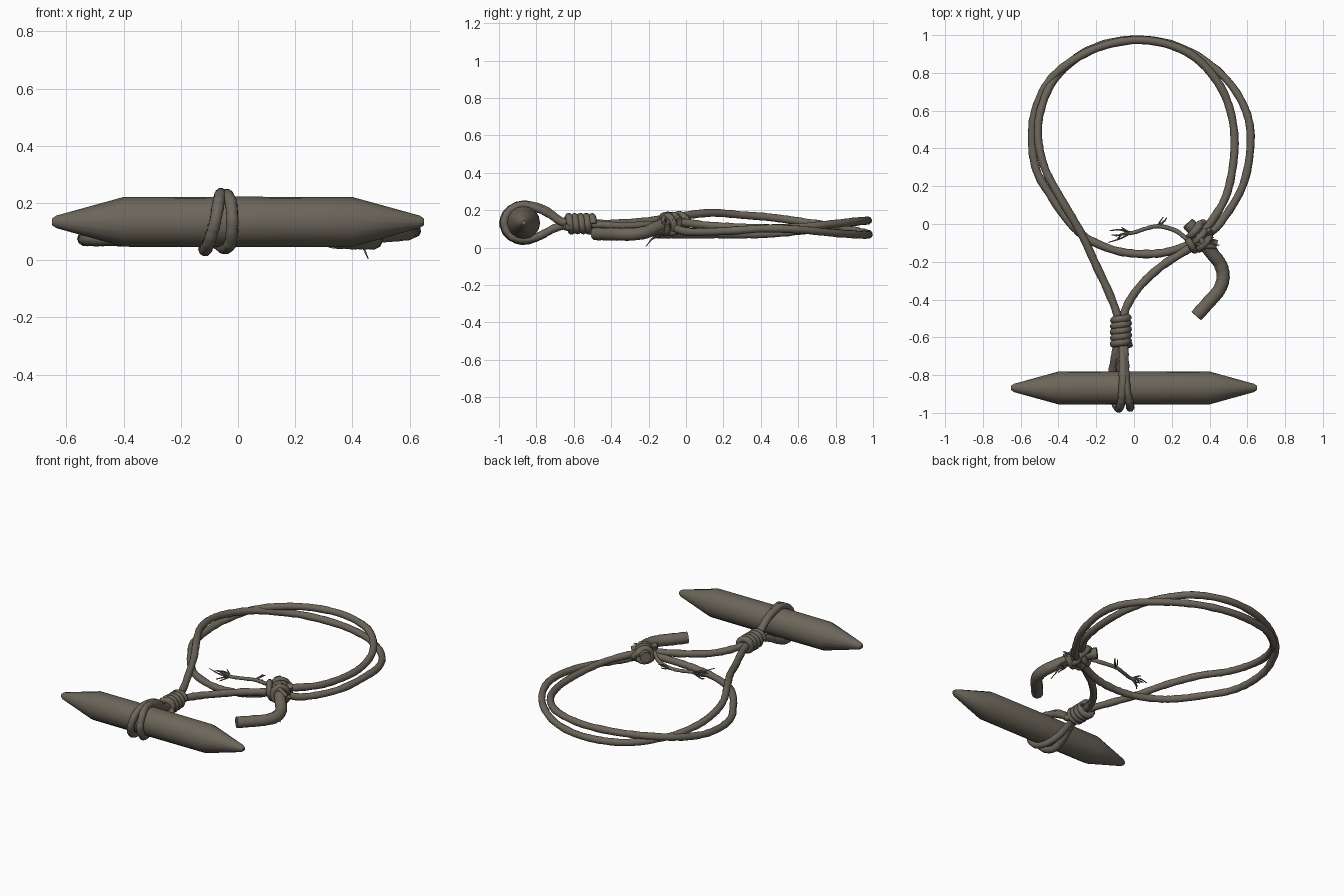
import bpy, bmesh, math, random
from mathutils import Vector

random.seed(4)
if "Cube" in bpy.data.objects:
    bpy.data.objects.remove(bpy.data.objects["Cube"])

mat = bpy.data.materials.new("weathered brown")
COLOUR = (0.15, 0.132, 0.102, 1)
mat.diffuse_color = COLOUR
mat.use_nodes = True
mat.node_tree.nodes["Principled BSDF"].inputs["Base Color"].default_value = COLOUR


def smooth_path(pts, steps=8):
    """Catmull-Rom path through the points."""
    p = [Vector(v) for v in pts]
    p = [2 * p[0] - p[1]] + p + [2 * p[-1] - p[-2]]
    out = []
    for a, b, c, d in zip(p, p[1:], p[2:], p[3:]):
        for i in range(steps):
            t = i / steps
            out.append(b + (c - a) * t / 2 + (2 * a - 5 * b + 4 * c - d) * t * t / 2
                       + (3 * b - a - 3 * c + d) * t ** 3 / 2)
    return out + [p[-2]]


def finish(obj, angle):
    bpy.ops.object.select_all(action='DESELECT')
    obj.select_set(True)
    bpy.context.view_layer.objects.active = obj
    if obj.type == 'CURVE':
        bpy.ops.object.convert(target='MESH')
    bpy.ops.object.shade_smooth_by_angle(angle=math.radians(angle))


def tubes(name, paths, radius, tip=1.0, wobble=0.07, sides=3):
    """One object of round tubes, optionally thinning to the tip."""
    cu = bpy.data.curves.new(name, 'CURVE')
    cu.dimensions = '3D'
    cu.bevel_depth = radius
    cu.bevel_resolution = sides
    cu.use_fill_caps = True
    for path in paths:
        sp = cu.splines.new('POLY')
        sp.points.add(len(path) - 1)
        for i, (pt, co) in enumerate(zip(sp.points, path)):
            pt.co = (*co, 1)
            pt.radius = 1 + (tip - 1) * i / (len(path) - 1) + random.uniform(-wobble, wobble)
    cu.materials.append(mat)
    obj = bpy.data.objects.new(name, cu)
    bpy.context.collection.objects.link(obj)
    finish(obj, 60)


def coil(start, end, radius, turns, squash=1.0, phase=0.0):
    """Helix points wound from start to end."""
    a, b = Vector(start), Vector(end)
    rot = (b - a).to_track_quat('Z', 'Y')
    n = int(turns * 16)
    return [a.lerp(b, i / n) + rot @ Vector((radius * math.cos(phase + i * math.pi / 8),
            radius * squash * math.sin(phase + i * math.pi / 8), 0)) for i in range(n + 1)]


# Toggle stick, pointed at both ends
bm = bmesh.new()
profile = [(-.65, .012), (-.635, .022), (-.4, .087), (0, .088), (.4, .087), (.635, .022), (.65, .012)]
rings = []
for x, r in profile:
    rings.append([bm.verts.new((x, -.868 + r * math.cos(k * math.pi / 8),
                                .134 + r * math.sin(k * math.pi / 8))) for k in range(16)])
for r0, r1 in zip(rings, rings[1:]):
    for k in range(16):
        bm.faces.new((r0[k], r0[(k + 1) % 16], r1[(k + 1) % 16], r1[k]))
bm.faces.new(rings[0])
bm.faces.new(rings[-1])
bmesh.ops.recalc_face_normals(bm, faces=bm.faces)
me = bpy.data.meshes.new("toggle_stick")
bm.to_mesh(me)
bm.free()
me.materials.append(mat)
stick = bpy.data.objects.new("toggle_stick", me)
bpy.context.collection.objects.link(stick)
finish(stick, 35)

# Large noose: two turns of rope, the high turn crossing inside the low one
ROPE = .0215
high_turn = [(-.08, -.64, .13), (-.085, -.5, .13), (-.13, -.37, .13), (-.2, -.22, .14), (-.28, -.05, .165),
             (-.385, .13, .186), (-.47, .29, .175), (-.507, .45, .162), (-.492, .61, .14), (-.41, .78, .115),
             (-.22, .93, .085), (.04, .977, .07), (.28, .92, .07), (.48, .775, .08), (.592, .6, .097),
             (.617, .42, .102), (.575, .2, .088), (.46, .01, .085), (.37, -.07, .11)]
low_turn = [(.34, -.08, .13), (.24, -.13, .1), (.1, -.158, .08), (-.08, -.145, .07), (-.25, -.075, .07),
            (-.35, .02, .07), (-.435, .14, .07), (-.515, .28, .07), (-.54, .44, .074), (-.52, .61, .09),
            (-.42, .79, .12), (-.2, .93, .14), (.05, .973, .145), (.28, .91, .14), (.43, .77, .125),
            (.51, .6, .11), (.532, .4, .105), (.495, .17, .115), (.415, .02, .13), (.35, -.05, .14)]
tubes("noose_rope", [smooth_path(high_turn), smooth_path(low_turn)], ROPE)

# Strand from the binding to the knot
link = [(-.06, -.64, .13), (-.055, -.5, .125), (-.03, -.42, .12), (.04, -.32, .115), (.15, -.22, .12),
        (.26, -.15, .125), (.34, -.1, .13)]
tubes("link_rope", [smooth_path(link)], ROPE)

# Rope hitched around the stick: over the top side by side, back underneath
hitch_a = [(-.06, -.6, .13), (-.06, -.67, .145), (-.058, -.76, .205), (-.06, -.87, .231), (-.068, -.945, .2),
           (-.08, -.977, .134), (-.1, -.945, .065), (-.115, -.87, .036), (-.115, -.79, .058),
           (-.1, -.7, .105), (-.085, -.62, .13)]
hitch_b = [(-.055, -.6, .125), (-.05, -.67, .14), (-.047, -.76, .195), (-.04, -.87, .228),
           (-.025, -.94, .2), (-.02, -.972, .134), (-.025, -.94, .065), (-.045, -.87, .042),
           (-.07, -.79, .06), (-.085, -.7, .105), (-.075, -.62, .125)]
tubes("stick_hitch", [smooth_path(hitch_a), smooth_path(hitch_b)], ROPE)

# Tight binding coil with its tucked tail
tubes("binding_coil", [coil((-.07, -.635, .128), (-.07, -.495, .128), .038, 4.5),
                       smooth_path([(-.04, -.61, .11), (-.03, -.635, .11), (-.025, -.65, .115)])], .02)

# Bent peg through the knot
peg = [(.285, .005, .145), (.34, -.055, .14), (.4, -.14, .115), (.455, -.21, .085), (.472, -.28, .073),
       (.45, -.35, .072), (.39, -.42, .073), (.33, -.487, .075)]
tubes("bent_peg", [smooth_path(peg)], .035, wobble=.03)

# Knot wraps around the peg
tubes("peg_knot", [coil((.315, -.025, .135), (.39, -.125, .122), .045, 3),
                   coil((.29, -.105, .13), (.41, -.07, .125), .042, 2, 1.1, 1),
                   smooth_path([(.31, -.05, .17), (.34, -.005, .16), (.37, .005, .13), (.39, -.03, .1)])], .018)

# Thin cord with a frayed end
cord = [(.43, -.12, .13), (.37, -.115, .165), (.29, -.085, .15), (.22, -.035, .125), (.13, -.012, .115),
        (.06, -.025, .11), (0, -.045, .11), (-.05, -.048, .11)]
tubes("frayed_cord", [smooth_path(cord)], .013, tip=.75)


def fray(origin, heading, count, length, spread):
    """Loose fibres fanning out from one point."""
    o, h = Vector(origin), Vector(heading).normalized()
    paths = []
    for _ in range(count):
        d = h + Vector([random.uniform(-spread, spread) for _ in range(3)])
        bend = Vector([random.uniform(-.012, .012) for _ in range(3)])
        paths.append(smooth_path([o, o + d * length * .5 + bend, o + d * length * random.uniform(.8, 1.1)], 4))
    return paths


fibres = (fray((-.02, -.046, .11), (-1, -.1, 0), 9, .085, .5)
          + fray((.13, -.012, .115), (.6, .8, .2), 3, .05, .4)
          + fray((.4, -.11, .1), (.6, -.75, -.8), 5, .075, .3)
          + fray((.39, -.1, .13), (1, .1, 0), 4, .06, .5)
          + [smooth_path([(.4, -.12, .1), (.43, -.17, .06), (.455, -.215, .006)])])
tubes("loose_fibres", fibres, .006, tip=.4, sides=1)
